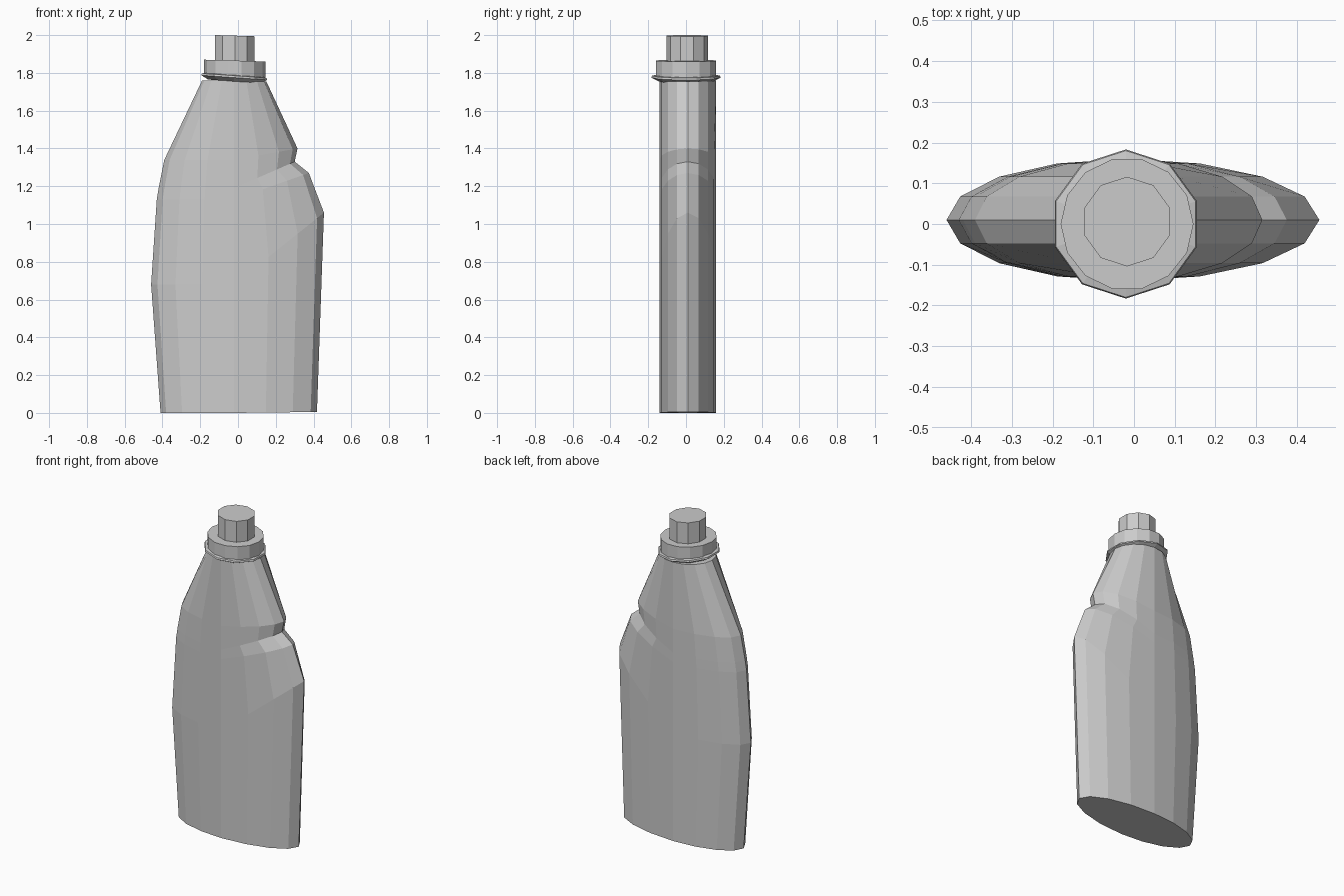
import bpy
from math import cos, sin, tau

if "Cube" in bpy.data.objects:
    bpy.data.objects.remove(bpy.data.objects["Cube"])


def loft(name, rings):
    """Skin a stack of equal-length closed rings and cap both ends."""
    n = len(rings[0])
    verts = [p for ring in rings for p in ring]
    faces = [tuple(range(n))[::-1], tuple(range(len(verts) - n, len(verts)))]
    for r in range(len(rings) - 1):
        for i in range(n):
            j = (i + 1) % n
            faces.append((r * n + i, r * n + j, (r + 1) * n + j, (r + 1) * n + i))
    mesh = bpy.data.meshes.new(name)
    mesh.from_pydata(verts, [], faces)
    obj = bpy.data.objects.new(name, mesh)
    bpy.context.collection.objects.link(obj)
    return obj


def body_ring(zl, xl, zr, xr, n=16, cx=-0.02, cy=0.01, depth=0.15):
    """Oval section with separate left and right reach; z eases to zr on the right."""
    ring = []
    for i in range(n):
        c, s = cos(tau * i / n), sin(tau * i / n)
        reach = xr - cx if c > 0 else cx - xl
        ring.append((cx + reach * c, cy + depth * s, zl + (zr - zl) * max(0, c)))
    return ring


def turned(name, profile, sides, cx, cy, start=0.0, tilt=0.03):
    """Slightly tilted turned part from (radius, z) pairs."""
    rings = []
    for r, z in profile:
        angles = [start + tau * i / sides for i in range(sides)]
        rings.append([(cx + r * cos(a), cy + r * sin(a), z - tilt * r * cos(a))
                      for a in angles])
    return loft(name, rings)


# Flat oval body with a stepped shoulder on the right
loft("bottle_body", [body_ring(*s) for s in [
    (0.00, -0.41, 0.005, 0.418),
    (0.68, -0.46, 1.06, 0.455),
    (1.13, -0.43, 1.27, 0.375),
    (1.19, -0.42, 1.33, 0.30),
    (1.34, -0.39, 1.40, 0.315),
    (1.76, -0.19, 1.755, 0.15),
]])

# Thin flared neck ring
turned("neck_flange", [(0.145, 1.755), (0.183, 1.775), (0.18, 1.785), (0.155, 1.79)],
       10, -0.02, 0.0, -tau / 4, tilt=0.07)

# Cap collar and nozzle
turned("cap_collar", [(0.163, 1.78), (0.163, 1.865)], 14, -0.017, 0.0)
turned("cap_nozzle", [(0.11, 1.85), (0.11, 1.997)], 10, -0.017, 0.006, tau / 20)
